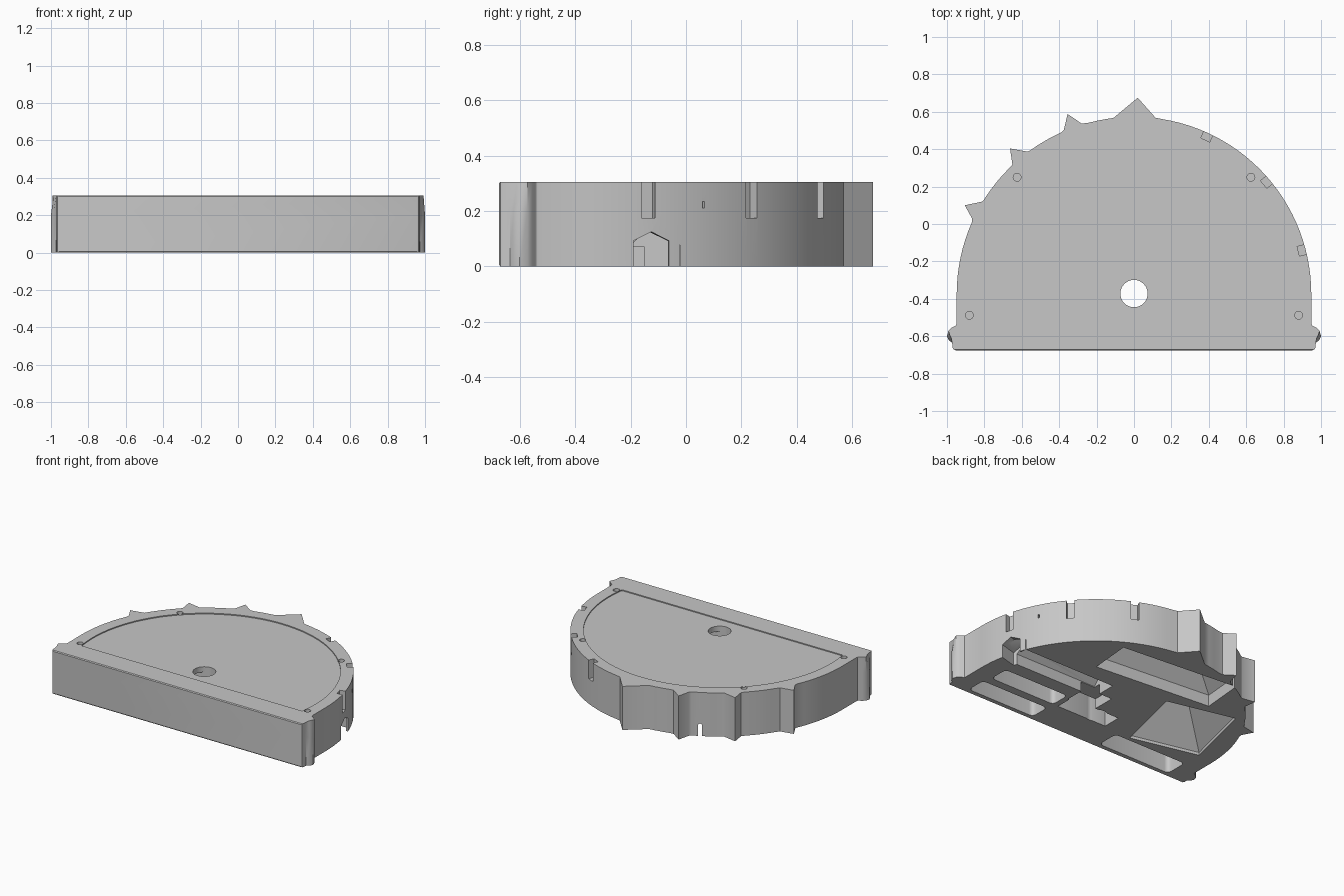
import bpy, bmesh, math
from math import sin, cos, pi, radians, degrees, atan2
from mathutils import Matrix, Vector

cube = bpy.data.objects.get("Cube")
if cube:
    bpy.data.objects.remove(cube)

HEIGHT, RADIUS, CY, FRONT = 0.305, 0.948, -0.375, -0.675

grey = bpy.data.materials.new("plain grey")
grey.use_nodes = True
grey.diffuse_color = (0.57, 0.57, 0.57, 1)
grey.node_tree.nodes["Principled BSDF"].inputs["Base Color"].default_value = (0.57, 0.57, 0.57, 1)


def finish(name, bm):
    bmesh.ops.recalc_face_normals(bm, faces=bm.faces)
    mesh = bpy.data.meshes.new(name)
    bm.to_mesh(mesh)
    bm.free()
    mesh.materials.append(grey)
    obj = bpy.data.objects.new(name, mesh)
    bpy.context.collection.objects.link(obj)
    return obj


def extrude_outline(points, z0, z1):
    bm = bmesh.new()
    face = bm.faces.new([bm.verts.new((x, y, z0)) for x, y in points])
    for v in bmesh.ops.extrude_face_region(bm, geom=[face])["geom"]:
        if isinstance(v, bmesh.types.BMVert):
            v.co.z = z1
    return bm


def prism(name, points, z0, z1, matrix=Matrix()):
    """Extrude a flat outline from z0 to z1, then place it."""
    bm = extrude_outline(points, z0, z1)
    bm.transform(matrix)
    return finish(name, bm)


def circle(x, y, r, n=24):
    return [(x + r * cos(2 * pi * i / n), y + r * sin(2 * pi * i / n)) for i in range(n)]


def rounded(x0, x1, y0, y1, r=0.03, n=4):
    pts = []
    corners = ((x1 - r, y1 - r), (x0 + r, y1 - r), (x0 + r, y0 + r), (x1 - r, y0 + r))
    for k, (x, y) in enumerate(corners):
        for i in range(n + 1):
            a = pi / 2 * (k + i / n)
            pts.append((x + r * cos(a), y + r * sin(a)))
    return pts


def rect(x0, x1, y0, y1):
    return [(x0, y0), (x1, y0), (x1, y1), (x0, y1)]


def gable(y0, y1, wall, peak):
    return [(y0, -0.05), (y1, -0.05), (y1, wall), ((y0 + y1) / 2, peak), (y0, wall)]


def radial(a):
    """Frame at the arc centre, turned to an angle on the rim."""
    return Matrix.Translation((0, CY, 0)) @ Matrix.Rotation(radians(a), 4, "Z")


def hipped(name, cx, cy, w, d, wall, ridge_z, ridge_half, turn):
    """Box with a hipped roof, used for the tapered pockets."""
    bm = bmesh.new()
    for x, y in rect(-w / 2, w / 2, -d / 2, d / 2):
        for z in (-0.05, wall):
            bm.verts.new((x, y, z))
    for s in (-1, 1):
        for t in (-0.01, 0.01):
            bm.verts.new((s * ridge_half, t, ridge_z))
    bmesh.ops.convex_hull(bm, input=bm.verts)
    bm.transform(Matrix.Translation((cx, cy, 0)) @ Matrix.Rotation(radians(turn), 4, "Z"))
    return finish(name, bm)


# Body outline: front wings, rounded back and four pointed teeth
wing = [(0.955, FRONT), (0.966, -0.67), (0.971, -0.66), (0.972, -0.635), (0.99, -0.622), (1.0, -0.6),
        (0.992, -0.572), (0.975, -0.555), (0.958, -0.546), (0.951, -0.54), (RADIUS, -0.53)]
teeth = [
    [(0.115, 0.568), (0.02, 0.675), (-0.11, 0.567)],
    [(-0.28, 0.537), (-0.355, 0.588), (-0.375, 0.504)],
    [(-0.57, 0.387), (-0.663, 0.404), (-0.65, 0.318)],
    [(-0.81, 0.12), (-0.905, 0.10), (-0.865, 0.028)],
]


def angle(p):
    return degrees(atan2(p[1] - CY, p[0]))


def in_tooth(a):
    return any(angle(t[0]) - 0.5 < a < angle(t[-1]) + 0.5 for t in teeth)


def arc_points(r, a0, a1, n):
    steps = [radians(a0 + (a1 - a0) * i / n) for i in range(n + 1)]
    return [(r * cos(a), CY + r * sin(a)) for a in steps]


arc = [p for p in arc_points(RADIUS, 0, 180, 60) if not in_tooth(angle(p))]
arc = sorted(arc + [p for t in teeth for p in t], key=angle)
bm = extrude_outline(wing + arc + [(-x, y) for x, y in reversed(wing)], 0, HEIGHT)

# Wing tips lean back above two thirds of the height
bmesh.ops.bisect_plane(bm, geom=bm.verts[:] + bm.edges[:] + bm.faces[:],
                       plane_co=(0, 0, 0.2), plane_no=(0, 0, 1))
for v in bm.verts:
    if v.co.z > 0.25 and abs(v.co.x) > 0.98 and v.co.y < -0.59:
        v.co += Vector((-math.copysign(0.013, v.co.x), 0.012, 0))

# Small chamfer along the front edges
front = [e for e in bm.edges if all(v.co.y < FRONT + 0.001 for v in e.verts)
         and e.calc_length() > 1 and not 0.1 < e.verts[0].co.z < 0.25]
bmesh.ops.bevel(bm, geom=front, offset=0.006, segments=1, affect="EDGES")
body = finish("half_round_body", bm)

cutters = []

# Shallow recessed panel on top
start = degrees(math.asin((-0.512 - CY) / 0.865))
cutters.append(prism("panel_recess", arc_points(0.865, start, 180 - start, 64), HEIGHT - 0.007, 0.4))

# Centre hole and four pin holes
cutters.append(prism("centre_hole", circle(0, CY + 0.003, 0.073, 32), -0.1, 0.4))
for s in (-1, 1):
    for x, y in ((0.625, 0.25), (0.88, -0.488)):
        cutters.append(prism("pin_hole", circle(s * x, y, 0.021, 16), 0.2, 0.4))

# Square notches and a tiny slot in the rim
for a in (14.6, 40.2, 65.2):
    cutters.append(prism("rim_notch", rect(RADIUS - 0.04, 1.1, -0.026, 0.026), 0.175, 0.4, radial(a)))
cutters.append(prism("rim_pin_slot", rect(0.93, 1.1, -0.004, 0.004), 0.21, 0.235, radial(27.5)))

# Peaked notch in the side, opening into a long gabled pocket
along_x = Matrix(((0, 0, 1, 0), (1, 0, 0, 0), (0, 1, 0, 0), (0, 0, 0, 1)))
cutters.append(prism("side_notch", gable(-0.067, 0.067, 0.092, 0.125), 0.82, 1.1, radial(15.3) @ along_x))
cutters.append(prism("long_pocket", gable(-0.2, -0.02, 0.075, 0.165), 0.16, 0.88, along_x))

# Underside pockets
for x0, x1, y0, y1 in ((0.3, 0.83, -0.64, -0.5), (0.3, 0.81, -0.44, -0.3), (-0.82, -0.25, -0.64, -0.48)):
    cutters.append(prism("deep_pocket", rounded(x0, x1, y0, y1), -0.05, 0.26))
cutters.append(prism("axle_pocket", rect(-0.13, 0.26, -0.44, -0.31), -0.05, 0.26))
cutters.append(prism("axle_pocket_arm", rect(0.06, 0.27, -0.33, -0.15), -0.05, 0.07))
cutters.append(hipped("back_pocket", -0.025, 0.287, 0.87, 0.3, 0.08, 0.24, 0.24, -5))
cutters.append(hipped("side_pocket", -0.525, -0.145, 0.49, 0.52, 0.02, 0.27, 0.03, -13.5))

# Carve everything out of the body
bpy.context.view_layer.objects.active = body
for cutter in cutters:
    cutter.hide_render = True
    mod = body.modifiers.new(cutter.name, "BOOLEAN")
    mod.operation = "DIFFERENCE"
    mod.solver = "EXACT"
    mod.object = cutter
    bpy.ops.object.modifier_apply(modifier=mod.name)
    bpy.data.objects.remove(cutter)

bpy.ops.object.select_all(action="DESELECT")
body.select_set(True)
bpy.ops.object.shade_smooth_by_angle(angle=radians(32))
